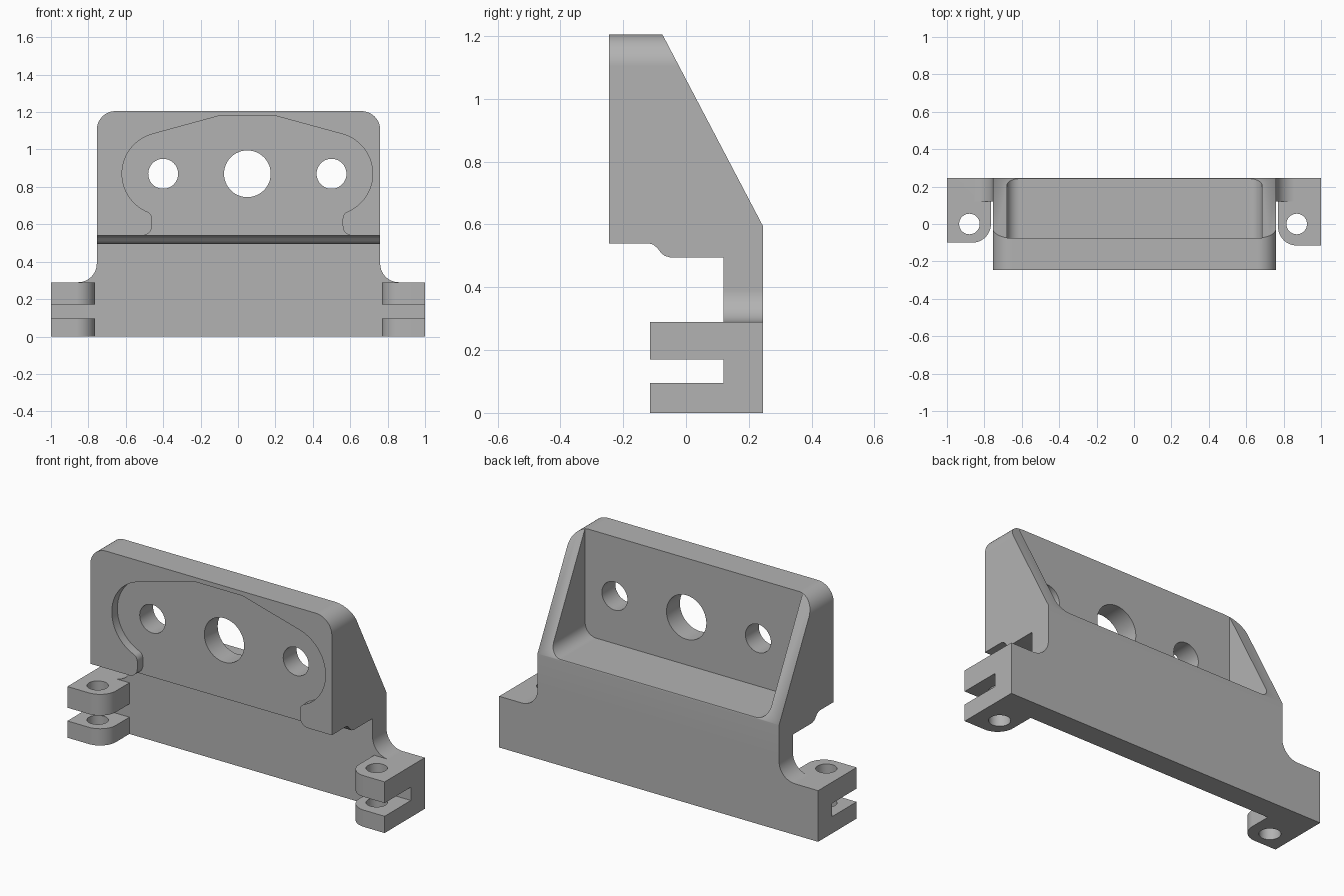
import bpy, bmesh
from math import cos, sin, radians

cube = bpy.data.objects.get("Cube")
if cube:
    bpy.data.objects.remove(cube, do_unlink=True)

grey = bpy.data.materials.new("plain grey")
grey.use_nodes = True
grey.diffuse_color = (0.45, 0.45, 0.45, 1)
grey.node_tree.nodes["Principled BSDF"].inputs["Base Color"].default_value = (0.45, 0.45, 0.45, 1)


def arc(cu, cv, r, start, end, n=12):
    angles = [radians(start + (end - start) * i / n) for i in range(n + 1)]
    return [(cu + r * cos(a), cv + r * sin(a)) for a in angles]


def mirrored(half, centre):
    """Close a half outline, given as offsets from its centre line."""
    return [(centre + u, v) for u, v in half] + [(centre - u, v) for u, v in reversed(half)]


def prism(name, outline, axis, low, high):
    """Extrude a 2D outline along x, y or z."""
    place = {"x": lambda u, v, w: (w, u, v),
             "y": lambda u, v, w: (u, w, v),
             "z": lambda u, v, w: (u, v, w)}[axis]
    bm = bmesh.new()
    ends = [[bm.verts.new(place(u, v, w)) for u, v in outline] for w in (low, high)]
    for ring in ends:
        bm.faces.new(ring)
    for i in range(len(outline)):
        j = (i + 1) % len(outline)
        bm.faces.new((ends[0][i], ends[0][j], ends[1][j], ends[1][i]))
    bmesh.ops.recalc_face_normals(bm, faces=bm.faces)
    mesh = bpy.data.meshes.new(name)
    bm.to_mesh(mesh)
    bm.free()
    mesh.materials.append(grey)
    obj = bpy.data.objects.new(name, mesh)
    bpy.context.collection.objects.link(obj)
    return obj


def combine(target, tool, operation):
    mod = target.modifiers.new("combine", "BOOLEAN")
    mod.operation, mod.solver, mod.object = operation, "EXACT", tool
    bpy.context.view_layer.objects.active = target
    bpy.ops.object.modifier_apply(modifier=mod.name)
    bpy.data.objects.remove(tool, do_unlink=True)


def drill(target, u, v, r, axis, low, high):
    circle = arc(u, v, r, 0, 360, 48)[:-1]
    combine(target, prism("drill", circle, axis, low, high), "DIFFERENCE")


# Bracket body: side profile trimmed by the front outline
side = [(-0.245, 0.54), (-0.245, 1.205), (-0.075, 1.205), (0.245, 0.595),
        (0.245, 0), (0.12, 0), (0.12, 0.495), (-0.05, 0.495), (-0.068, 0.5),
        (-0.08, 0.51), (-0.092, 0.526), (-0.105, 0.536), (-0.12, 0.54)]
body = prism("bracket_body", side, "x", -1, 1)
front = [(1.1, -0.1), (1.1, 0.29)] + arc(0.8575, 0.39, 0.1, 270, 180) \
    + arc(0.6575, 1.105, 0.1, 0, 90)
combine(body, prism("front_outline", mirrored(front, 0.0025), "y", -0.5, 0.5), "INTERSECT")

# Rear pocket with rounded lower corners
pocket = [(0.6825, 1.4)] + arc(0.6125, 0.67, 0.07, 0, -90)
combine(body, prism("rear_pocket", mirrored(pocket, 0.0025), "y", -0.075, 0.5), "DIFFERENCE")

# Shallow front recess, open at its lower edge
recess = [(0.15, 1.18)] + arc(0.45, 0.87, 0.22, 75, -67.4, 28) \
    + arc(0.55, 0.63, 0.04, 112.6, 180, 8)[1:] + arc(0.56, 0.59, 0.05, 180, 270, 8) \
    + [(0.56, 0.5)]
combine(body, prism("front_recess", mirrored(recess, 0.05), "y", -0.4, -0.195), "DIFFERENCE")

# Through holes in the face plate
for x, r in ((-0.4, 0.08), (0.05, 0.125), (0.5, 0.08)):
    drill(body, x, 0.87, r, "y", -0.5, 0.5)

# Forked mounting lugs, two tabs on each side
for side_sign, inner, tip, hole in ((-1, 0.765, -0.1, 0.88), (1, 0.77, -0.115, 0.87)):
    half = [(1, 0.2), (1, tip)] + arc(inner + 0.1, tip + 0.1, 0.1, 270, 180) + [(inner, 0.2)]
    outline = [(side_sign * u, v) for u, v in half]
    for low, high in ((0, 0.095), (0.17, 0.29)):
        tab = prism("lug_tab", outline, "z", low, high)
        drill(tab, side_sign * hole, 0, 0.055, "z", -0.1, 0.5)
        combine(body, tab, "UNION")

# Smooth the curved walls and keep the flat faces flat
bpy.ops.object.select_all(action="DESELECT")
body.select_set(True)
bpy.context.view_layer.objects.active = body
bpy.ops.object.shade_smooth_by_angle(angle=radians(30))
normals = body.modifiers.new("flat_faces", "WEIGHTED_NORMAL")
normals.keep_sharp = True
